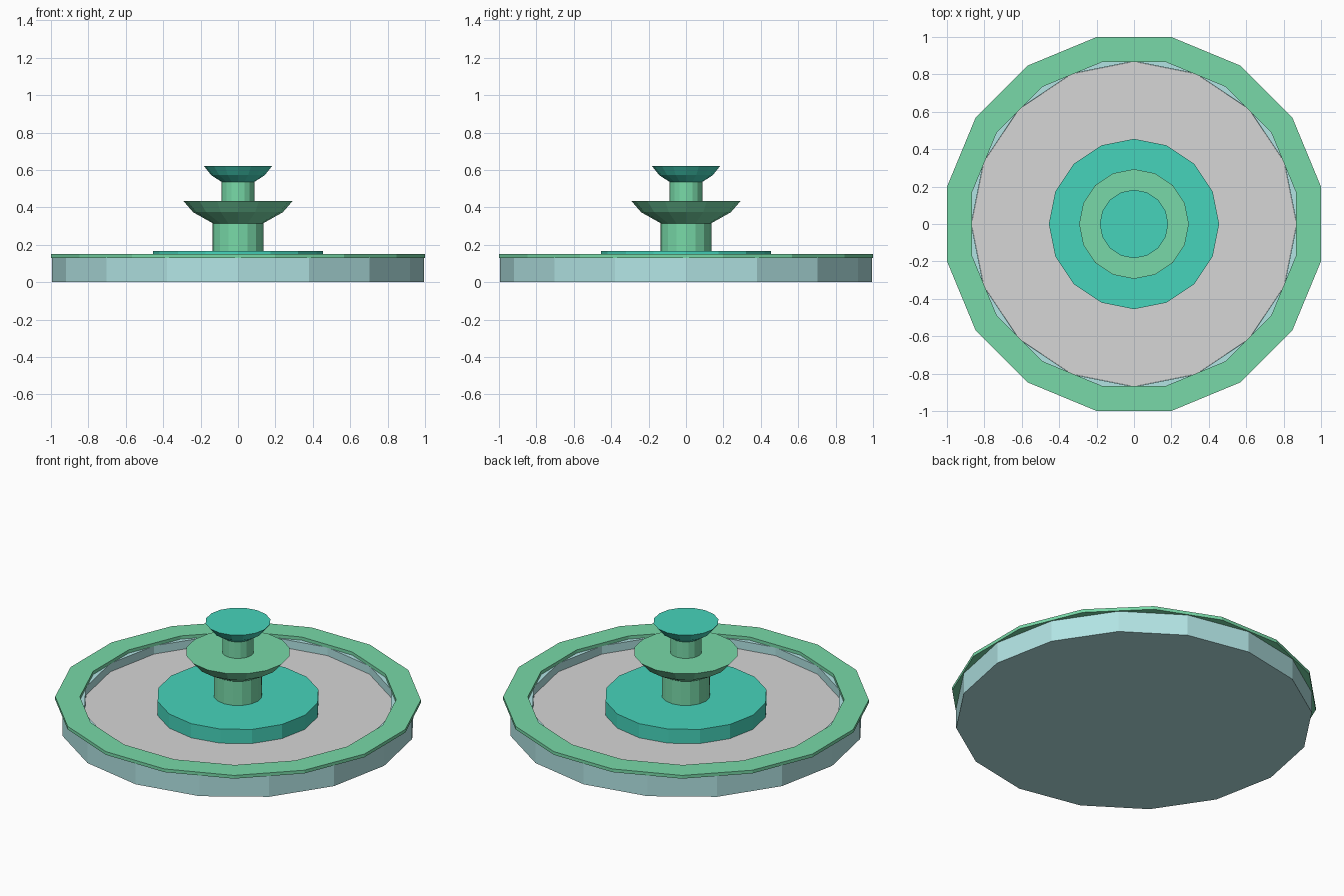
import bpy, bmesh, math

if "Cube" in bpy.data.objects:
    bpy.data.objects.remove(bpy.data.objects["Cube"])

SIDES = 16


def material(name, rgb):
    # sRGB 0-255 to linear
    lin = [(c / 255 / 12.92) if c < 10 else ((c / 255 + 0.055) / 1.055) ** 2.4 for c in rgb]
    m = bpy.data.materials.new(name)
    m.diffuse_color = (*lin, 1)
    m.use_nodes = True
    m.node_tree.nodes["Principled BSDF"].inputs["Base Color"].default_value = m.diffuse_color
    return m


blue = material("pale_blue", (178, 228, 228))
green = material("soft_green", (120, 217, 168))
teal = material("teal", (70, 212, 187))
grey = material("light_grey", (214, 214, 214))


def lathe(name, profile, mat, turn=0.0, ring=False):
    """Spin (radius, z) points, listed bottom to top; cap the ends, or close the loop for a ring."""
    bm = bmesh.new()
    rows = []
    for r, z in profile:
        angles = [(i + turn) * math.tau / SIDES for i in range(SIDES)]
        rows.append([bm.verts.new((r * math.cos(a), r * math.sin(a), z)) for a in angles])
    pairs = list(zip(rows, rows[1:]))
    if ring:
        pairs.append((rows[-1], rows[0]))
    else:
        bm.faces.new(rows[0][::-1])
        bm.faces.new(rows[-1])
    for a, b in pairs:
        for i in range(SIDES):
            j = (i + 1) % SIDES
            bm.faces.new((a[i], a[j], b[j], b[i]))
    bmesh.ops.recalc_face_normals(bm, faces=bm.faces)
    mesh = bpy.data.meshes.new(name)
    bm.to_mesh(mesh)
    bm.free()
    mesh.materials.append(mat)
    ob = bpy.data.objects.new(name, mesh)
    bpy.context.collection.objects.link(ob)
    return ob


# Basin: outer wall, inner wall and recessed floor in one solid
lathe("basin", [(0.995, 0), (0.995, 0.13), (0.87, 0.13), (0.87, 0.07)], blue)
# Water surface filling the basin
lathe("water", [(0.869, 0.072), (0.869, 0.08)], grey)
# Rim, turned half a step against the basin
lathe("rim", [(1.0196, 0.13), (1.0196, 0.15), (0.882, 0.15), (0.882, 0.13)], green, 0.5, ring=True)

# Central tiers
lathe("plinth", [(0.455, 0.075), (0.455, 0.167)], teal)
lathe("lower_column", [(0.135, 0.16), (0.135, 0.32)], green)
lathe("middle_bowl", [(0.135, 0.315), (0.24, 0.374), (0.293, 0.435)], green)
lathe("upper_column", [(0.088, 0.43), (0.088, 0.54)], green)
lathe("top_bowl", [(0.086, 0.535), (0.143, 0.572), (0.183, 0.622)], teal)
